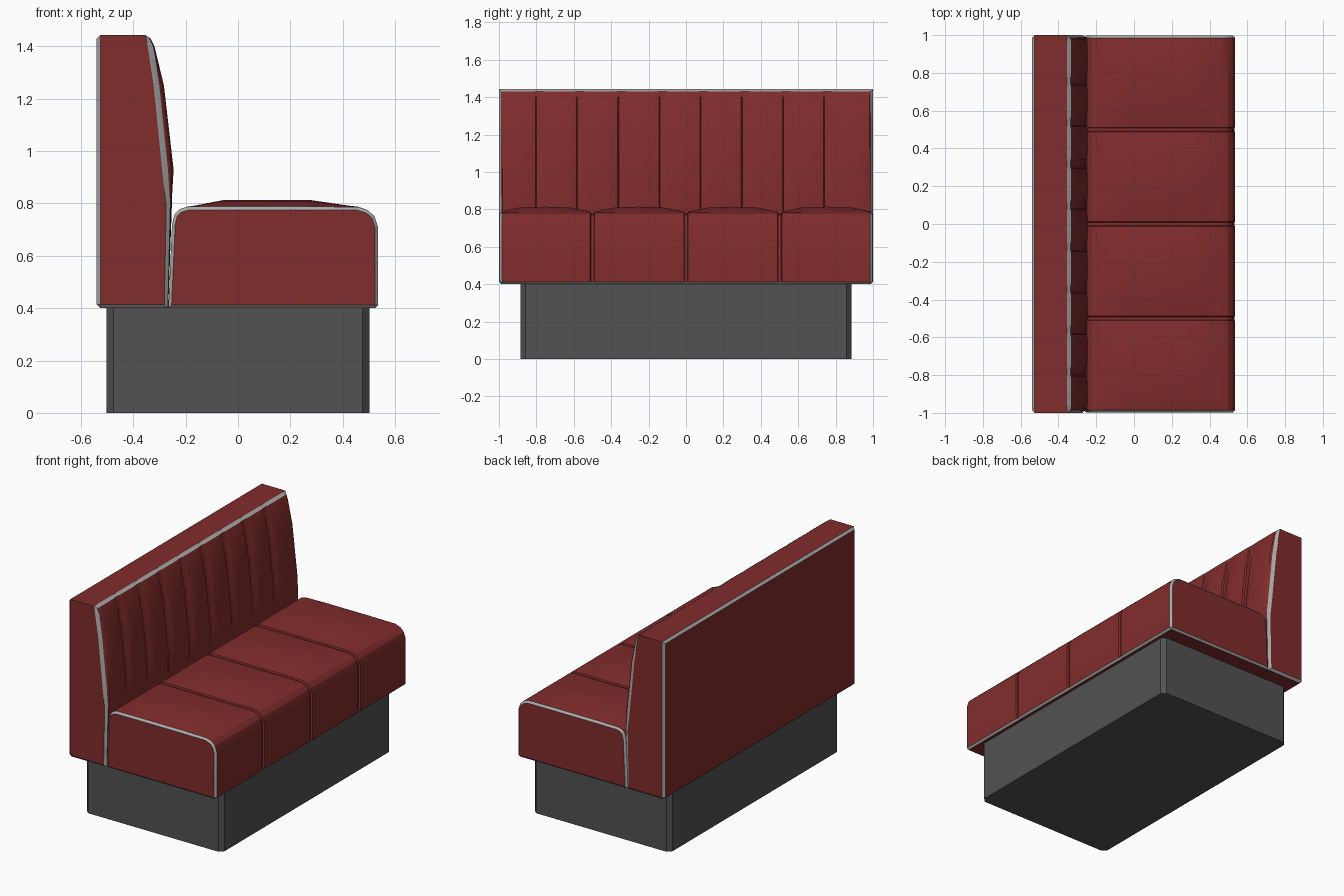
import bpy, bmesh, math

if "Cube" in bpy.data.objects:
    bpy.data.objects.remove(bpy.data.objects["Cube"])


def material(name, color):
    m = bpy.data.materials.new(name)
    m.diffuse_color = (*color, 1)
    m.use_nodes = True
    m.node_tree.nodes["Principled BSDF"].inputs["Base Color"].default_value = m.diffuse_color
    return m


RED = material("red_leather", (0.22, 0.025, 0.025))
PIPING = material("grey_piping", (0.4, 0.4, 0.4))
DARK = material("dark_plinth", (0.085, 0.085, 0.085))


def finish(bm, name, mats, angle=None):
    bmesh.ops.recalc_face_normals(bm, faces=bm.faces[:])
    mesh = bpy.data.meshes.new(name)
    bm.to_mesh(mesh)
    bm.free()
    for m in mats:
        mesh.materials.append(m)
    obj = bpy.data.objects.new(name, mesh)
    bpy.context.collection.objects.link(obj)
    if angle:
        bpy.ops.object.select_all(action='DESELECT')
        obj.select_set(True)
        bpy.context.view_layer.objects.active = obj
        bpy.ops.object.shade_smooth_by_angle(angle=math.radians(angle))
    return obj


def upholstery(name, profile, stations, is_piped, width):
    """Loft an x/z profile along y; bulge and groove vectors shift each point,
    then the piped edges are chamfered in the piping material."""
    bm = bmesh.new()
    rings = [[bm.verts.new((x + w * bx + g * gx, y, z + w * bz + g * gz))
              for x, z, bx, bz, gx, gz in profile] for y, w, g in stations]
    n = len(profile)
    for a, b in zip(rings, rings[1:]):
        for i in range(n):
            j = (i + 1) % n
            bm.faces.new((a[i], a[j], b[j], b[i]))
    bm.faces.new(rings[0])
    bm.faces.new(rings[-1])
    bmesh.ops.recalc_face_normals(bm, faces=bm.faces[:])
    edges = [e for e in bm.edges if is_piped(e.verts[0].co, e.verts[1].co)]
    bmesh.ops.bevel(bm, geom=edges, offset=width, offset_type='OFFSET', segments=1,
                    profile=0.5, affect='EDGES', material=1, clamp_overlap=True)
    return finish(bm, name, (RED, PIPING), 25)


# Plinth with chamfered upright corners
bm = bmesh.new()
bmesh.ops.create_cube(bm, size=1)
for v in bm.verts:
    v.co = (v.co.x * 1.005, v.co.y * 1.77, (v.co.z + 0.5) * 0.402)
upright = [e for e in bm.edges if abs(e.verts[0].co.z - e.verts[1].co.z) > 0.1]
bmesh.ops.bevel(bm, geom=upright, offset=0.027, segments=1, affect='EDGES')
finish(bm, "plinth", (DARK,))

# Seat: four padded cushions divided by narrow grooves
# profile rows: x, z, bulge x, bulge z, groove x, groove z
seat_profile = [
    (-0.266, 0.40, 0, 0, 0, 0), (-0.252, 0.72, 0, 0, 0, 0),
    (-0.243, 0.758, 0, 0, 0, 0), (-0.225, 0.777, 0, 0, 0.3, -1),
    (-0.195, 0.786, 0, 0, 0, -1), (-0.05, 0.787, 0, 0.027, 0, -1),
    (0.27, 0.787, 0, 0.027, 0, -1), (0.46, 0.786, 0, 0, 0, -1),
    (0.497, 0.774, 0, 0, -0.4, -0.9), (0.522, 0.75, 0, 0, -0.8, -0.6),
    (0.535, 0.71, 0, 0, -1, 0), (0.535, 0.425, 0, 0, -1, 0),
    (0.535, 0.40, 0, 0, 0, 0)]
seat_stations = []
for k in range(4):
    y0 = -0.997 if k == 0 else -1 + 0.5 * k + 0.012
    y1 = 0.997 if k == 3 else -0.5 + 0.5 * k - 0.012
    seat_stations += [(y0, 0, 0), (y0 + 0.11, 0.85, 0), ((y0 + y1) / 2, 1, 0),
                      (y1 - 0.11, 0.85, 0), (y1, 0, 0)]
    if k < 3:
        seat_stations += [(y1 + 0.004, 0, 0.01), (y1 + 0.02, 0, 0.01)]


def seat_piped(a, b):
    at_end = abs(a.y) > 0.996 and abs(b.y) > 0.996 and a.y * b.y > 0
    front_bottom = min(a.x, b.x) > 0.53 and max(a.z, b.z) < 0.401
    return at_end or front_bottom


upholstery("seat", seat_profile, seat_stations, seat_piped, 0.012)

# Backrest: nine upright channels bulging from the sloped front
back_profile = [
    (-0.54, 0.40, 0, 0, 0, 0), (-0.54, 1.443, 0, 0, 0, 0),
    (-0.34, 1.443, 0, 0, 0, 0), (-0.331, 1.40, 0.012, 0, 0, 0),
    (-0.308, 1.25, 0.025, 0, 0, 0), (-0.276, 0.93, 0.03, 0, 0, 0),
    (-0.26, 0.79, 0.006, 0, 0, 0), (-0.268, 0.40, 0, 0, 0, 0)]
back_stations = [(-1, 0, 0)]
for k in range(9):
    y0 = -0.985 + 0.22 * k
    y1 = y0 + 0.18 + (0.025 if k == 8 else 0)
    back_stations += [(y0 + 0.005, 0.7, 0), (y0 + 0.045, 1, 0),
                      (y1 - 0.04, 1, 0), (y1, 0.75, 0)]
    if k < 8:
        back_stations += [(y1 + 0.006, 0.35, 0), (y1 + 0.034, 0.4, 0)]
back_stations.append((1, 0, 0))


def back_piped(a, b):
    top = min(a.z, b.z) > 1.44
    if abs(a.y - b.y) > 1e-4:
        rear_bottom = max(a.x, b.x) < -0.53 and max(a.z, b.z) < 0.401
        return abs(a.x - b.x) < 1e-4 and (top or rear_bottom)
    return min(abs(a.y), abs(b.y)) > 0.999 and not top


upholstery("backrest", back_profile, back_stations, back_piped, 0.014)
